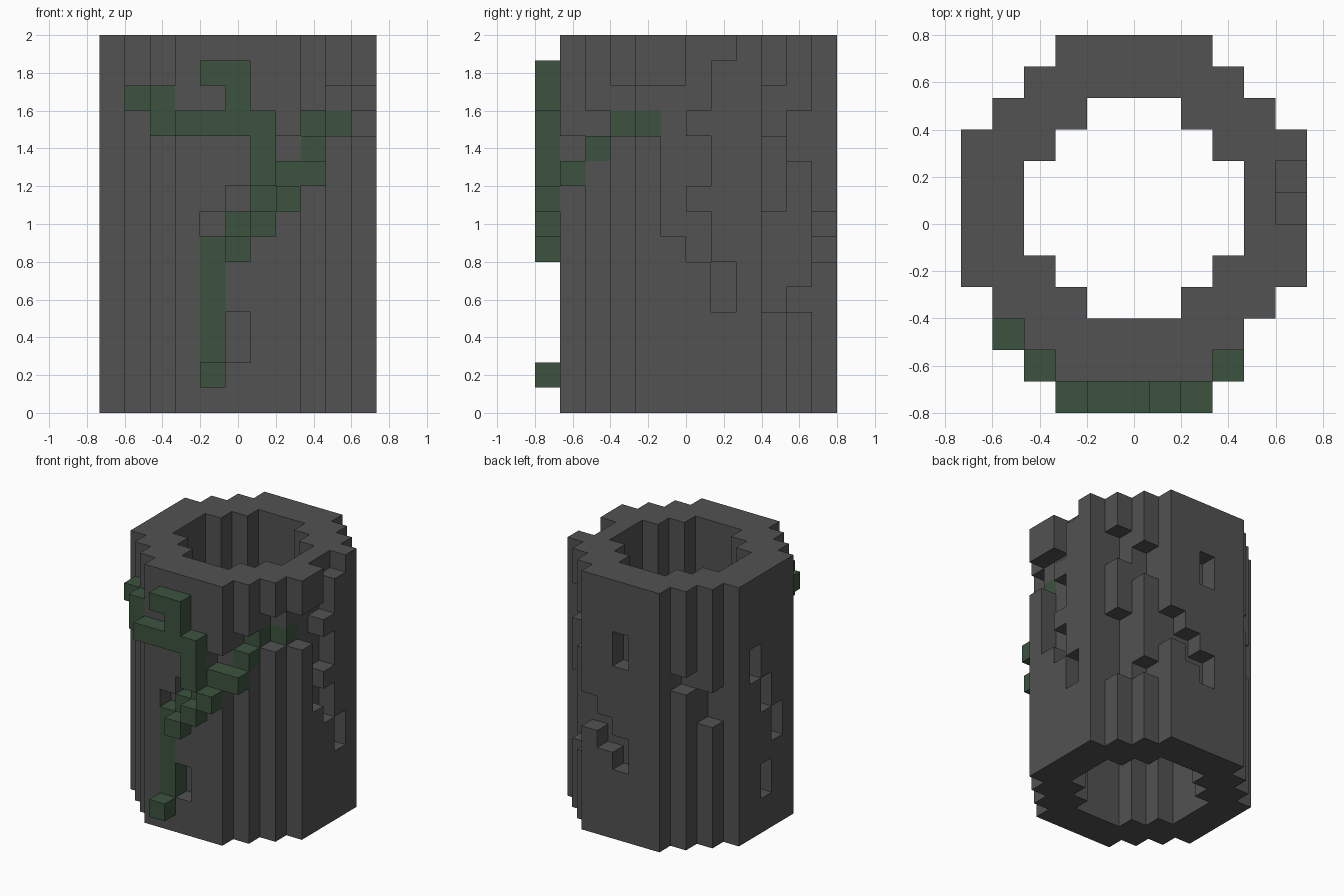
import bpy, bmesh, math
from mathutils import Vector

cube = bpy.data.objects.get("Cube")
if cube:
    bpy.data.objects.remove(cube, do_unlink=True)

V = 2 / 15                                # block size
ORIGIN = Vector((-5.5 * V, -6 * V, 0))    # corner of block (0, 0, 0)


def material(name, rgb):
    m = bpy.data.materials.new(name)
    m.use_nodes = True
    m.diffuse_color = (*rgb, 1)
    m.node_tree.nodes["Principled BSDF"].inputs["Base Color"].default_value = (*rgb, 1)
    return m


def block_object(name, cells, mat):
    """Closed skin around a set of blocks, with coplanar faces merged."""
    bm = bmesh.new()
    verts = {}

    def vert(p):
        if p not in verts:
            verts[p] = bm.verts.new(ORIGIN + Vector(p) * V)
        return verts[p]

    for cell in sorted(cells):
        for axis in range(3):
            u, w = (axis + 1) % 3, (axis + 2) % 3
            for side in (0, 1):
                near = list(cell)
                near[axis] += 2 * side - 1
                if tuple(near) in cells:
                    continue
                quad = []
                for a, b in ((0, 0), (1, 0), (1, 1), (0, 1)):
                    p = list(cell)
                    p[axis] += side
                    p[u] += a
                    p[w] += b
                    quad.append(vert(tuple(p)))
                bm.faces.new(quad if side else quad[::-1])
    bmesh.ops.dissolve_limit(bm, angle_limit=math.radians(1),
                             verts=bm.verts[:], edges=bm.edges[:])
    mesh = bpy.data.meshes.new(name)
    bm.to_mesh(mesh)
    bm.free()
    mesh.materials.append(mat)
    obj = bpy.data.objects.new(name, mesh)
    bpy.context.collection.objects.link(obj)
    return obj


def column(i, j, *levels):
    return {(i, j, k) for k in levels}


# Hollow tower: half width of the outline and of the bore, by distance from the middle row
OUTER = [5, 5, 5, 4, 3, 2]
BORE = [3, 3, 2, 1, -1, -1]
tower = {(5 + x, 6 + y, k)
         for y in range(-5, 6)
         for x in range(-5, 6)
         if BORE[abs(y)] < abs(x) <= OUTER[abs(y)]
         for k in range(15)}

# Missing blocks: (i, j, levels)
chips = [
    # front
    (5, 1, (2, 3)), (4, 1, (7,)), (5, 1, (8,)), (7, 1, (10,)),
    # front corner, under the overhang
    (8, 2, (11,)), (9, 3, (11, 12)),
    # +x side
    (10, 4, (11, 12)), (10, 5, range(7, 13)),
    (10, 6, (6, 7, 9, 10, 12, 13, 14)), (10, 7, (4, 5, 14)),
    # back corner on the +x side
    (9, 9, (4, 5, 6, 7, 11, 12)), (8, 10, (4, 10, 11)),
    # back
    (7, 11, (6, 7)), (6, 11, (5, 6)), (5, 11, (4, 5, 10, 11)),
    # back corner on the -x side
    (2, 10, (9,)), (1, 9, (7, 8)),
    # -x side
    (0, 5, (5, 6)), (0, 6, (7, 8, 2, 3)), (0, 7, (9, 10)),
]
for i, j, levels in chips:
    tower -= column(i, j, *levels)

# Vine: stem, left branch and right branch
stem = (column(4, 0, 1) | column(4, 1, *range(2, 7)) | column(5, 0, 6)
        | column(5, 1, 7) | column(6, 0, 7) | column(6, 1, 8)
        | column(6, 0, 9, 10, 11))
left_branch = ({(i, 0, 11) for i in (3, 4, 5)} | column(2, 1, 11, 12)
               | column(1, 2, 12) | column(5, 0, 12, 13) | column(4, 0, 13))
right_branch = (column(7, 0, 8) | column(7, 1, 9) | column(8, 1, 9)
                | column(8, 2, 10) | column(8, 3, 11) | column(9, 4, 11))
vine = stem | left_branch | right_branch

stone = material("dark grey stone", (0.084, 0.084, 0.084))
leaf = material("dark green vine", (0.045, 0.087, 0.050))
block_object("tower_wall", tower - vine, stone)
block_object("vine", vine, leaf)
